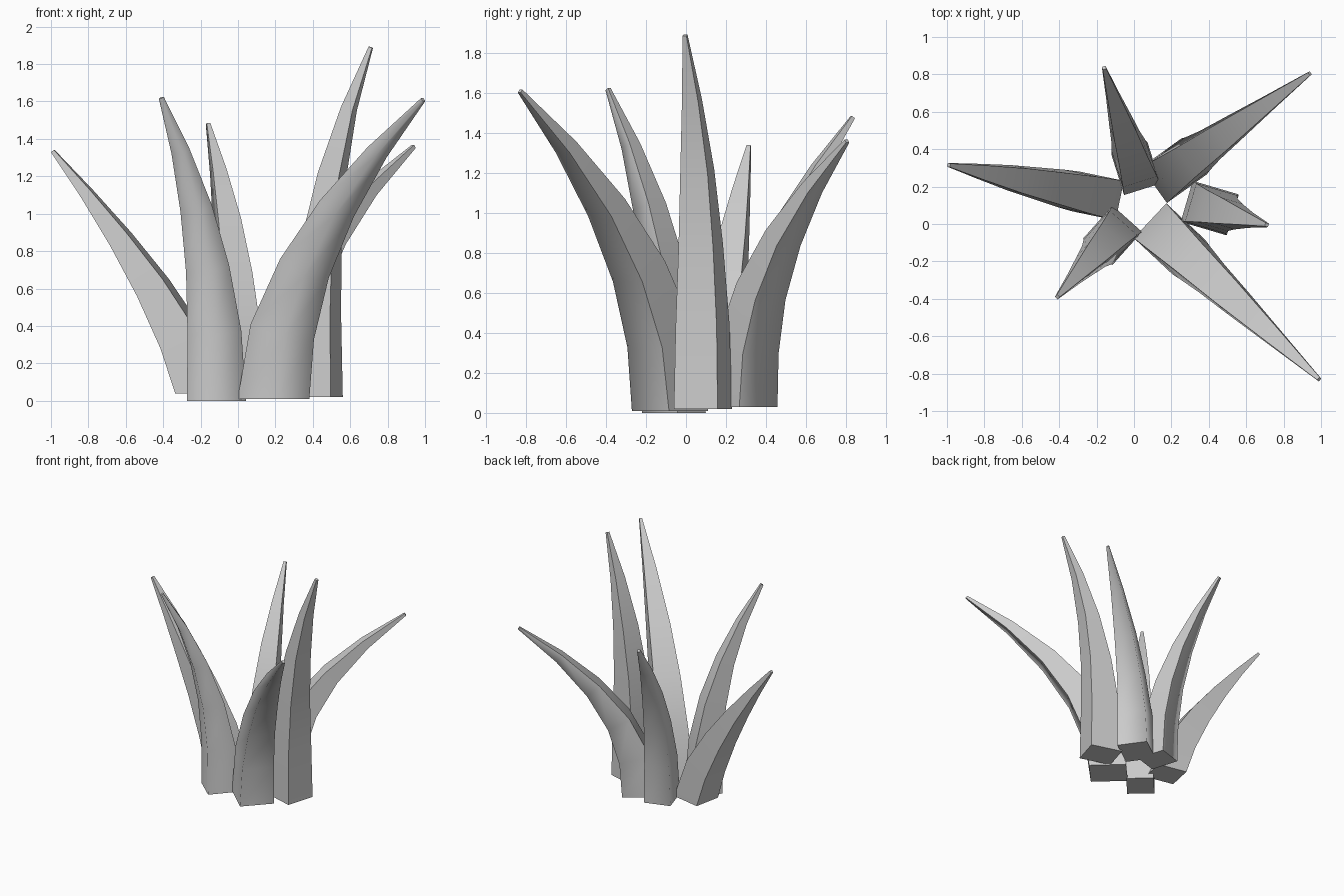
import bpy
import bmesh
from mathutils import Vector

cube = bpy.data.objects.get("Cube")
if cube:
    bpy.data.objects.remove(cube, do_unlink=True)

# Single plain grey
grey = bpy.data.materials.new("plain_grey")
grey.use_nodes = True
grey.diffuse_color = (0.6, 0.6, 0.6, 1)
grey.node_tree.nodes["Principled BSDF"].inputs["Base Color"].default_value = (0.6, 0.6, 0.6, 1)

# Taper shared by all blades: full width and depth at each ring
WIDTHS = (0.24, 0.225, 0.19, 0.15, 0.09, 0.02)
DEPTHS = (0.27, 0.24, 0.185, 0.125, 0.07, 0.02)
UP = Vector((0, 0, 1))


def make_blade(name, base, tip, bend, scale, soft_corner):
    """Four-sided blade that rises upright, then leans out to its tip."""
    base, tip = Vector(base), Vector(tip)
    lean = Vector((tip.x - base.x, tip.y - base.y, 0))
    heading = lean.normalized()
    side = UP.cross(heading)
    rise = tip.z - base.z
    last = len(WIDTHS) - 1

    bm = bmesh.new()
    rings = []
    for i, (width, depth) in enumerate(zip(WIDTHS, DEPTHS)):
        t = i / last
        h = t * (1.15 - 0.15 * t)
        centre = base + lean * h ** bend + UP * rise * h
        # Section stands square to the path; the foot stays level
        slope = lean.length * bend * h ** (bend - 1) if i else 0
        tangent = (heading * slope + UP * rise).normalized()
        out = side.cross(tangent)
        size = scale if i < last else 1
        w, d = side * width * size / 2, out * depth * size / 2
        corners = (centre + d + w, centre - d + w, centre - d - w, centre + d - w)
        rings.append([bm.verts.new(c) for c in corners])

    # Sides, with crisp long edges except an optional soft outer corner
    for low, high in zip(rings, rings[1:]):
        for k in range(4):
            n = (k + 1) % 4
            bm.faces.new((low[k], low[n], high[n], high[k])).smooth = True
        for k in range(4):
            bm.edges.get((low[k], high[k])).smooth = k == soft_corner
    # Foot and tip caps
    for ring in (rings[0], rings[-1]):
        bm.faces.new(ring)
        for k in range(4):
            bm.edges.get((ring[k], ring[(k + 1) % 4])).smooth = False
    bmesh.ops.recalc_face_normals(bm, faces=bm.faces)

    mesh = bpy.data.meshes.new(name)
    bm.to_mesh(mesh)
    bm.free()
    mesh.materials.append(grey)
    blade = bpy.data.objects.new(name, mesh)
    bpy.context.collection.objects.link(blade)


# Name, foot, tip, bend power, scale, soft corner (0 or 3 outer, None for all crisp)
make_blade("front_left_blade", (0.19, -0.08, 0.01), (0.99, -0.83, 1.61), 1.9, 1.06, 3)
make_blade("back_left_blade", (0.215, 0.285, 0.03), (0.94, 0.805, 1.36), 2.1, 0.98, 0)
make_blade("left_tall_blade", (0.405, 0.085, 0.02), (0.71, -0.005, 1.89), 2.5, 0.95, None)
make_blade("back_blade", (0.01, 0.295, 0.03), (-0.16, 0.835, 1.48), 2.0, 0.85, 0)
make_blade("right_blade", (-0.195, 0.15, 0.04), (-0.99, 0.315, 1.335), 1.35, 0.9, None)
make_blade("front_right_blade", (-0.115, -0.06, 0), (-0.41, -0.39, 1.62), 2.2, 0.88, 0)
